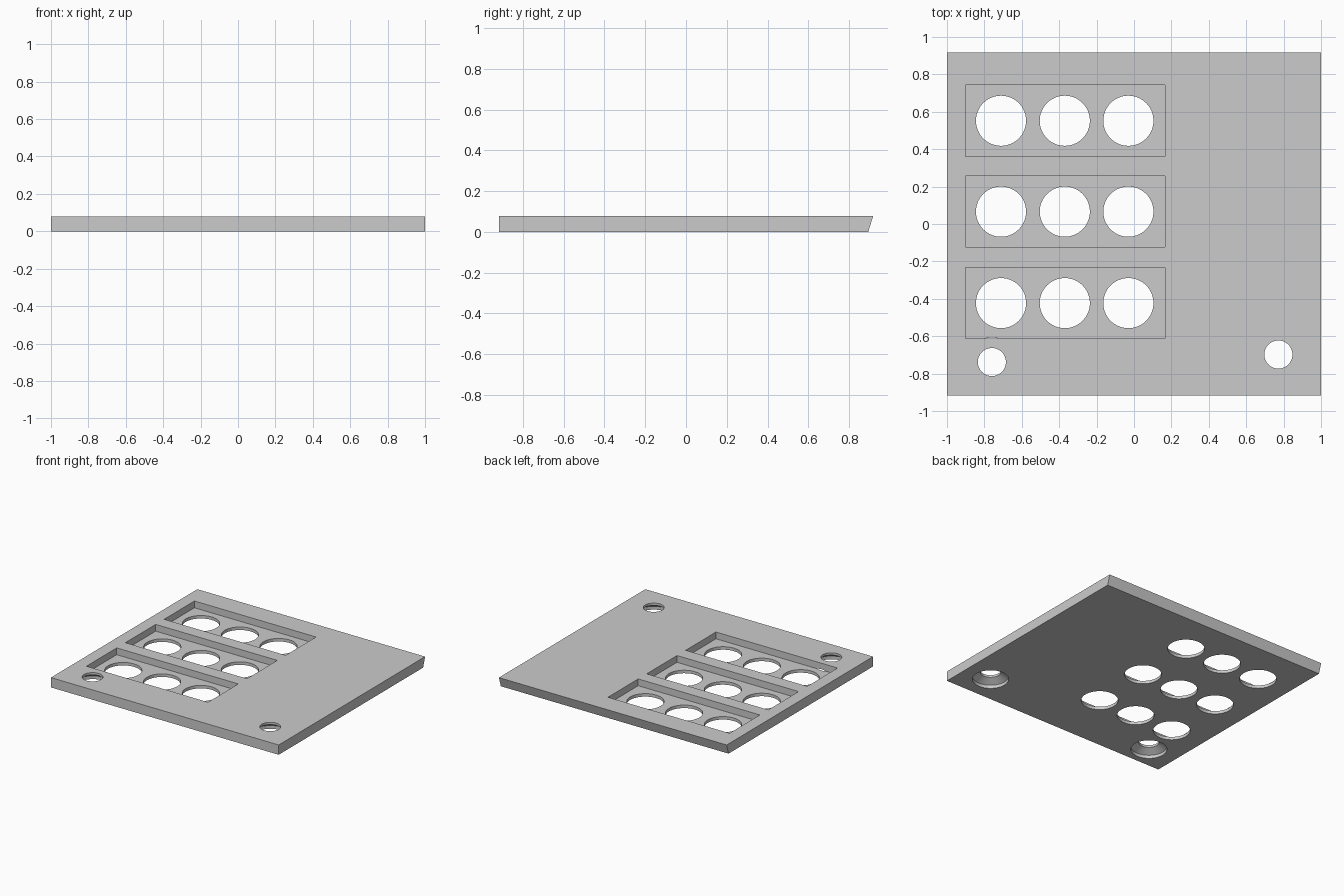
import bpy, bmesh, math
from mathutils import Matrix

old = bpy.data.objects.get("Cube")
if old:
    bpy.data.objects.remove(old, do_unlink=True)

THICK = 0.078
FLOOR = 0.024
HALF_Y = 0.918

grey = bpy.data.materials.new("plain grey")
grey.use_nodes = True
colour = (0.6, 0.6, 0.6, 1)
grey.diffuse_color = colour
grey.node_tree.nodes["Principled BSDF"].inputs["Base Color"].default_value = colour


def make_object(name, bm):
    bmesh.ops.recalc_face_normals(bm, faces=bm.faces)
    mesh = bpy.data.meshes.new(name)
    bm.to_mesh(mesh)
    bm.free()
    mesh.materials.append(grey)
    ob = bpy.data.objects.new(name, mesh)
    bpy.context.collection.objects.link(ob)
    return ob


def extrude_profile(name, points, axis):
    """Turn a flat outline into a solid pushed along an axis."""
    bm = bmesh.new()
    face = bm.faces.new([bm.verts.new(p) for p in points])
    new = bmesh.ops.extrude_face_region(bm, geom=[face])["geom"]
    bmesh.ops.translate(bm, vec=axis, verts=[v for v in new if isinstance(v, bmesh.types.BMVert)])
    return make_object(name, bm)


def turned(name, x, y, profile, sides=64):
    """Stack rings of (radius, z) into a closed round solid."""
    bm = bmesh.new()
    rings = []
    for r, z in profile:
        rings.append([bm.verts.new((x + r * math.cos(a), y + r * math.sin(a), z))
                      for a in (math.tau * i / sides for i in range(sides))])
    for low, high in zip(rings, rings[1:]):
        for i in range(sides):
            j = (i + 1) % sides
            bm.faces.new((low[i], low[j], high[j], high[i]))
    bm.faces.new(rings[0])
    bm.faces.new(rings[-1])
    return make_object(name, bm)


def cut(target, cutter):
    cutter.hide_render = True
    mod = target.modifiers.new("cut", 'BOOLEAN')
    mod.operation = 'DIFFERENCE'
    mod.solver = 'EXACT'
    mod.object = cutter
    bpy.context.view_layer.objects.active = target
    bpy.ops.object.modifier_apply(modifier=mod.name)
    bpy.data.objects.remove(cutter, do_unlink=True)


# Plate with an undercut back edge
outline = [(-1, -HALF_Y, 0), (-1, HALF_Y - 0.024, 0), (-1, HALF_Y, THICK), (-1, -HALF_Y, THICK)]
plate = extrude_profile("panel_plate", outline, (2, 0, 0))

# Three recessed trays, each with three round openings
for row, y in enumerate((0.552, 0.066, -0.423)):
    x0, x1, h = -0.902, 0.166, 0.19
    tray = [(x0, y - h, FLOOR), (x1, y - h, FLOOR), (x1, y + h, FLOOR), (x0, y + h, FLOOR)]
    cut(plate, extrude_profile(f"tray_cutter_{row}", tray, (0, 0, 0.2)))
    for x in (-0.711, -0.37, -0.03):
        cut(plate, turned("opening_cutter", x, y, [(0.134, -0.1), (0.134, 0.2)]))

# Two screw holes, countersunk from below
for x, y in ((-0.76, -0.738), (0.772, -0.698)):
    screw = [(0.131, -0.1), (0.131, 0.026), (0.075, 0.06), (0.075, 0.2)]
    cut(plate, turned("screw_cutter", x, y, screw))

# Smooth round walls, crisp edges
bpy.ops.object.select_all(action='DESELECT')
plate.select_set(True)
bpy.context.view_layer.objects.active = plate
bpy.ops.object.shade_smooth_by_angle(angle=math.radians(25))
